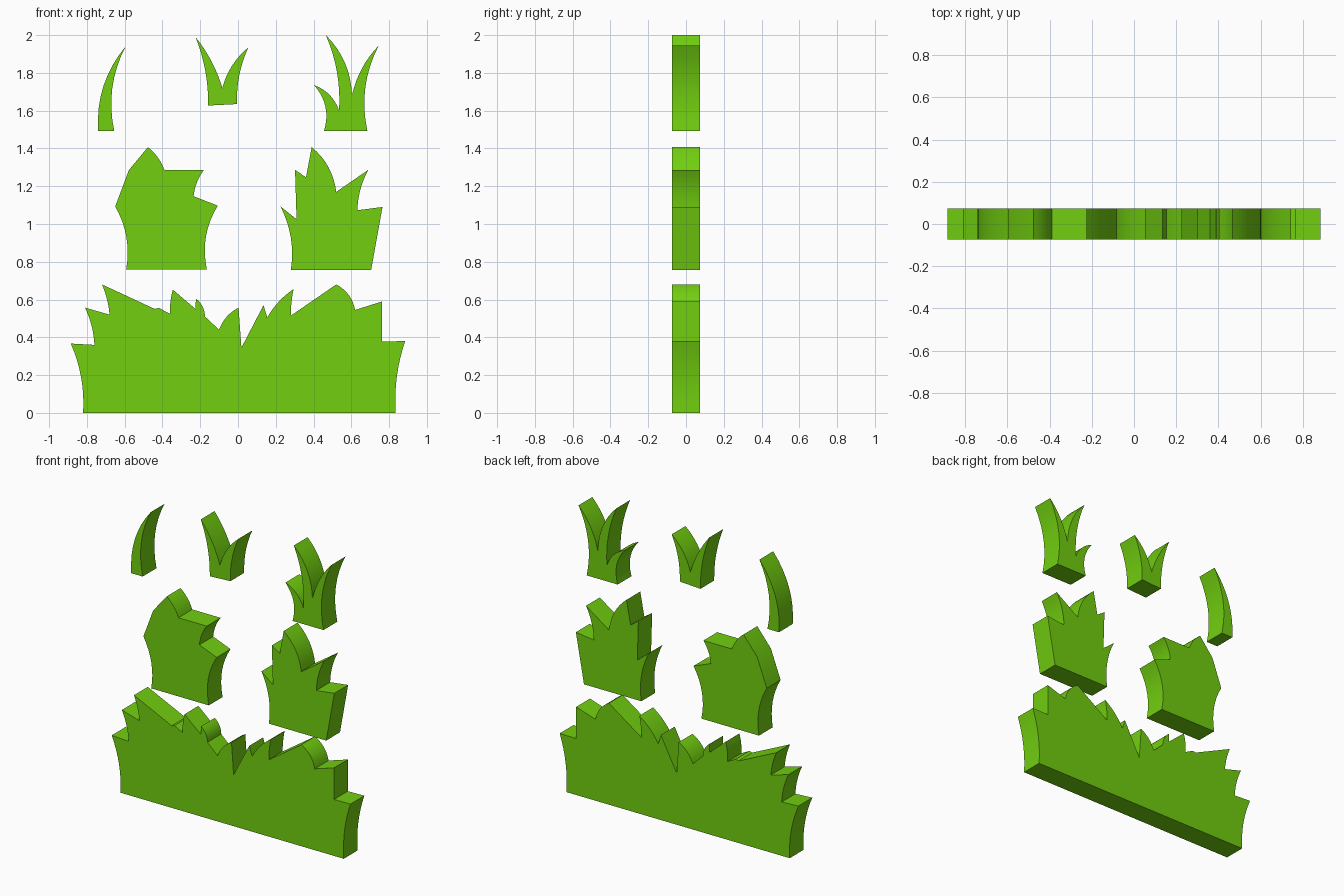
import bpy
import bmesh
from mathutils import Vector

if "Cube" in bpy.data.objects:
    bpy.data.objects.remove(bpy.data.objects["Cube"], do_unlink=True)

HALF_DEPTH = 0.073
STEPS = 8

# Single flat grass colour
grass = bpy.data.materials.new("grass green")
grass.use_nodes = True
colour = (0.165, 0.62, 0.005, 1.0)
grass.diffuse_color = colour
shader = next(n for n in grass.node_tree.nodes if n.type == "BSDF_PRINCIPLED")
shader.inputs["Base Color"].default_value = colour
shader.inputs["Roughness"].default_value = 0.8


def trace_outline(points):
    """Walk the profile clockwise; an optional third value bows the edge
    that leads to the point (positive is outward, as a share of its length)."""
    outline = []
    for index, point in enumerate(points):
        start = Vector(points[index - 1][:2])
        end = Vector(point[:2])
        bow = point[2] if len(point) > 2 else 0
        if bow:
            chord = end - start
            outward = Vector((-chord.y, chord.x))
            control = (start + end) / 2 + outward * bow * 2
            for step in range(1, STEPS):
                t = step / STEPS
                outline.append(start * (1 - t) ** 2
                               + control * 2 * t * (1 - t)
                               + end * t ** 2)
        outline.append(end)
    return outline


def make_cutout(name, points):
    """Extrude a flat profile into a slab centred on the depth axis."""
    bm = bmesh.new()
    verts = [bm.verts.new((p.x, -HALF_DEPTH, p.y)) for p in trace_outline(points)]
    face = bm.faces.new(verts)
    result = bmesh.ops.extrude_face_region(bm, geom=[face], use_keep_orig=True)
    moved = [g for g in result["geom"] if isinstance(g, bmesh.types.BMVert)]
    bmesh.ops.translate(bm, verts=moved, vec=(0, HALF_DEPTH * 2, 0))
    bmesh.ops.recalc_face_normals(bm, faces=bm.faces)
    mesh = bpy.data.meshes.new(name)
    bm.to_mesh(mesh)
    bm.free()
    mesh.materials.append(grass)
    obj = bpy.data.objects.new(name, mesh)
    bpy.context.collection.objects.link(obj)
    bpy.ops.object.select_all(action="DESELECT")
    obj.select_set(True)
    bpy.context.view_layer.objects.active = obj
    bpy.ops.object.shade_smooth_by_angle(angle=0.5)
    return obj


# Wide grass clump along the bottom
make_cutout("wide_grass_clump", [
    (-0.82, 0), (-0.885, 0.367, -0.06), (-0.76, 0.36),
    (-0.81, 0.557, -0.05), (-0.68, 0.52), (-0.72, 0.68, -0.04),
    (-0.44, 0.55), (-0.42, 0.556), (-0.36, 0.525),
    (-0.345, 0.653, 0.04), (-0.225, 0.55), (-0.223, 0.605),
    (-0.175, 0.51, 0.12), (-0.1, 0.44), (0.003, 0.557, 0.1),
    (0.018, 0.345), (0.135, 0.57), (0.155, 0.505),
    (0.295, 0.656, 0.06), (0.28, 0.515, -0.03), (0.52, 0.68),
    (0.62, 0.545, 0.12), (0.763, 0.59), (0.763, 0.378),
    (0.885, 0.38), (0.835, 0, -0.05),
])

# Two medium bushes
make_cutout("rounded_bush", [
    (-0.592, 0.76), (-0.65, 1.093, -0.09), (-0.578, 1.285),
    (-0.477, 1.407), (-0.39, 1.287, 0.07), (-0.18, 1.287),
    (-0.235, 1.147, -0.07), (-0.107, 1.097), (-0.165, 0.76, -0.1),
])
make_cutout("spiky_bush", [
    (0.28, 0.757), (0.225, 1.093, -0.08), (0.31, 1.025),
    (0.302, 1.287), (0.36, 1.247), (0.39, 1.407),
    (0.52, 1.17, 0.1), (0.69, 1.287), (0.632, 1.073, -0.06),
    (0.765, 1.09), (0.705, 0.757),
])

# Small tufts along the top
make_cutout("single_blade", [
    (-0.74, 1.492), (-0.595, 1.94, 0.1), (-0.655, 1.492, -0.09),
])
make_cutout("double_blade_tuft", [
    (-0.158, 1.627), (-0.225, 1.99, -0.05), (-0.083, 1.72, 0.05),
    (0.055, 1.935, 0.08), (-0.005, 1.635, -0.06),
])
make_cutout("triple_blade_tuft", [
    (0.455, 1.492), (0.403, 1.735, -0.14), (0.535, 1.6, 0.12),
    (0.465, 2, -0.06), (0.603, 1.68, 0.1), (0.745, 1.945, 0.07),
    (0.685, 1.492, -0.09),
])
